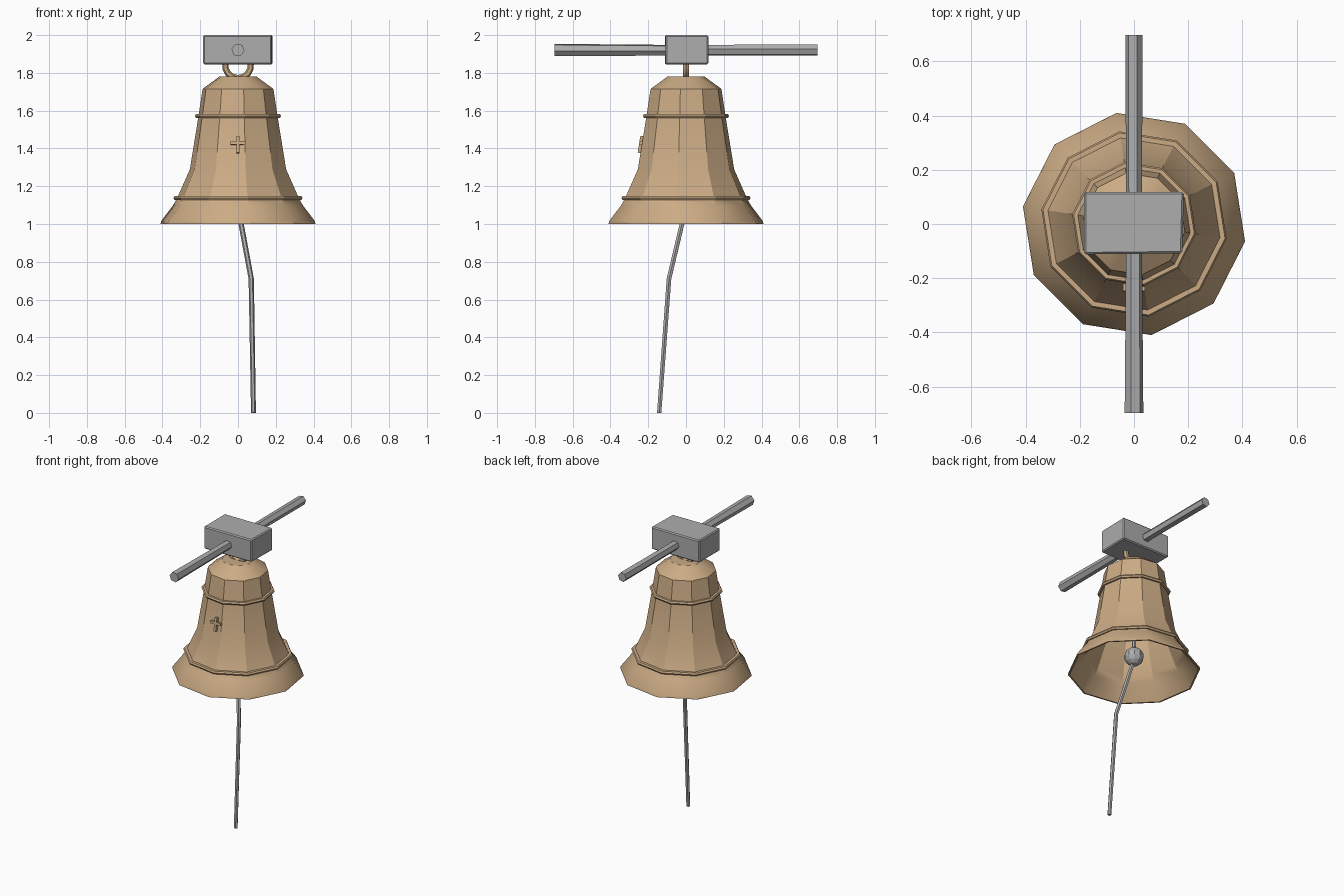
import bpy, bmesh, math
from mathutils import Vector, Matrix

cube = bpy.data.objects.get("Cube")
if cube:
    bpy.data.objects.remove(cube, do_unlink=True)

SIDES = 10
TURN = math.radians(27)


def material(name, color):
    m = bpy.data.materials.new(name)
    m.use_nodes = True
    m.diffuse_color = (*color, 1)
    for node in m.node_tree.nodes:
        if node.type == 'BSDF_PRINCIPLED':
            node.inputs["Base Color"].default_value = (*color, 1)
            node.inputs["Roughness"].default_value = 0.8
    return m


bronze = material("bronze", (0.60, 0.41, 0.235))
grey = material("grey", (0.42, 0.42, 0.42))


def finish(name, bm, mat, smooth=None):
    bmesh.ops.recalc_face_normals(bm, faces=bm.faces)
    mesh = bpy.data.meshes.new(name)
    bm.to_mesh(mesh)
    bm.free()
    mesh.materials.append(mat)
    ob = bpy.data.objects.new(name, mesh)
    bpy.context.collection.objects.link(ob)
    if smooth:
        bpy.ops.object.select_all(action='DESELECT')
        ob.select_set(True)
        bpy.context.view_layer.objects.active = ob
        bpy.ops.object.shade_smooth_by_angle(angle=math.radians(smooth))
    return ob


def bridge(bm, rings):
    for a, b in zip(rings, rings[1:]):
        n = len(a)
        for i in range(n):
            j = (i + 1) % n
            bm.faces.new((a[i], a[j], b[j], b[i]))


def lathe(name, profile, mat, closed=False, smooth=None):
    bm = bmesh.new()
    rings = []
    for r, z in profile:
        angles = [TURN + math.tau * i / SIDES for i in range(SIDES)]
        rings.append([bm.verts.new((r * math.cos(a), r * math.sin(a), z)) for a in angles])
    bridge(bm, rings + rings[:1] if closed else rings)
    if not closed:
        bm.faces.new(rings[0])
        bm.faces.new(rings[-1])
    return finish(name, bm, mat, smooth)


def tube(name, path, radii, sides, mat, smooth=None, turn=0.0):
    bm = bmesh.new()
    pts = [Vector(p) for p in path]
    rings = []
    for k, p in enumerate(pts):
        d = (pts[min(k + 1, len(pts) - 1)] - pts[max(k - 1, 0)]).normalized()
        side = d.cross(Vector((0, 1, 0)) if abs(d.y) < 0.8 else Vector((0, 0, 1))).normalized()
        up = side.cross(d)
        ring = []
        for i in range(sides):
            a = turn + math.tau * i / sides
            ring.append(bm.verts.new(p + radii[k] * (side * math.cos(a) + up * math.sin(a))))
        rings.append(ring)
    bridge(bm, rings)
    bm.faces.new(rings[0])
    bm.faces.new(rings[-1])
    return finish(name, bm, mat, smooth)


# Bell shell: outside from crown to lip, then back up the inside
outer = [(0.10, 1.78), (0.19, 1.715), (0.212, 1.57), (0.258, 1.29),
         (0.325, 1.14), (0.347, 1.10), (0.412, 1.015), (0.415, 1.0)]
inner = [(0.405, 1.0), (0.325, 1.10), (0.30, 1.14), (0.235, 1.29), (0.165, 1.70), (0.09, 1.74)]
lathe("bell", outer + inner, bronze, smooth=30)

# Raised bands
for name, r, z in (("upper_band", 0.217, 1.572), ("lower_band", 0.332, 1.138)):
    h = 0.010
    lathe(name, [(r - 0.012, z - h), (r + 0.008, z - h), (r + 0.014, z),
                 (r + 0.008, z + h), (r - 0.012, z + h)], bronze, closed=True)

# Small raised cross, leaning with the bell wall
bm = bmesh.new()
lean = Matrix.Translation((0, -0.235, 1.42)) @ Matrix.Rotation(math.radians(-9), 4, 'X')
for size, lift in (((0.016, 0.028, 0.09), 0), ((0.08, 0.028, 0.016), 0.008)):
    bmesh.ops.create_cube(bm, size=1, matrix=lean @ Matrix.Translation((0, 0, lift))
                          @ Matrix.Diagonal((*size, 1)))
finish("cross_ornament", bm, bronze)

# Crown loop holding the bell to the block
arc = [math.radians(170 + 200 * i / 8) for i in range(9)]
tube("crown_loop", [(0.068 * math.cos(a), 0, 1.84 + 0.068 * math.sin(a)) for a in arc],
     [0.017] * 9, 6, bronze, smooth=30)

# Head block with softened, slightly uneven corners
bm = bmesh.new()
bmesh.ops.create_cube(bm, size=1, matrix=Matrix.Translation((0, 0.003, 1.9225))
                      @ Matrix.Diagonal((0.368, 0.23, 0.155, 1)))
for v in bm.verts:
    if v.co.x > 0 and v.co.y < 0:
        v.co.x -= 0.006
        v.co.y += 0.004
bmesh.ops.bevel(bm, geom=bm.edges[:], offset=0.007, segments=1, affect='EDGES')
finish("head_block", bm, grey)

# Axle arms through the block
for name, s, tip in (("front_axle", -1, 0.035), ("back_axle", 1, 0.032)):
    tube(name, [(0, s * 0.09, 1.92), (0, s * 0.697, 1.921)], [0.030, tip], 6, grey,
         turn=math.radians(10))

# Clapper rod and ball inside the bell, with the pull rope below
tube("clapper_rod", [(0, 0, 1.75), (0, 0, 1.10)], [0.014, 0.014], 6, grey)
bm = bmesh.new()
bmesh.ops.create_uvsphere(bm, u_segments=10, v_segments=7, radius=0.062,
                          matrix=Matrix.Translation((0, 0, 1.11)))
finish("clapper_ball", bm, grey)
tube("pull_rope", [(0, 0, 1.09), (0.07, -0.09, 0.71), (0.082, -0.142, 0.0)],
     [0.014, 0.014, 0.013], 6, grey)
